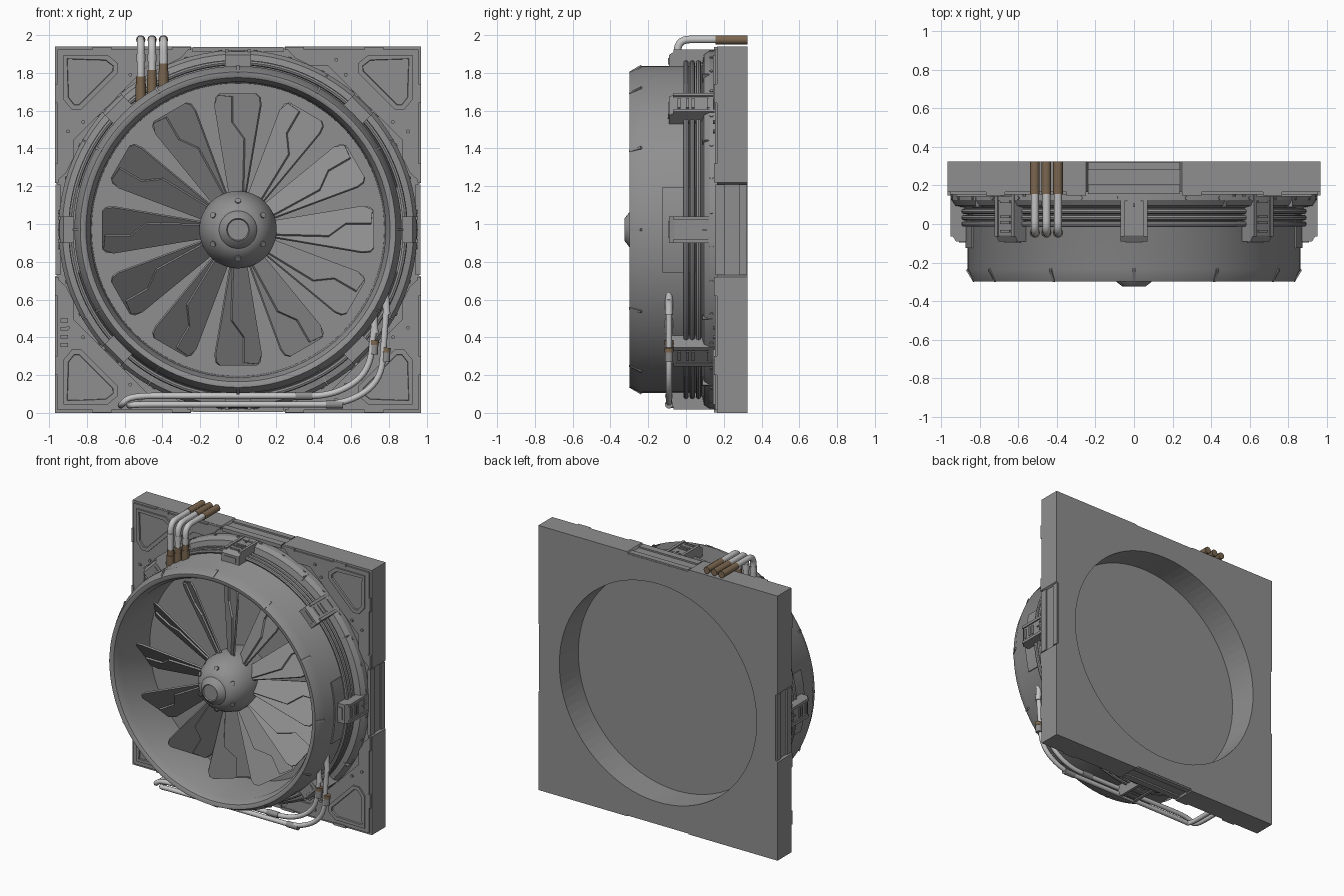
import bpy, bmesh, math
from mathutils import Matrix, Vector

if "Cube" in bpy.data.objects:
    bpy.data.objects.remove(bpy.data.objects["Cube"])

C = 0.97  # height of fan axis


def material(name, rgb):
    m = bpy.data.materials.new(name)
    m.diffuse_color = (*rgb, 1)
    m.use_nodes = True
    m.node_tree.nodes["Principled BSDF"].inputs["Base Color"].default_value = m.diffuse_color
    return m


GRAY = material("steel_gray", (0.275, 0.275, 0.275))
LIGHT = material("pipe_light_gray", (0.55, 0.55, 0.55))
BROWN = material("copper_brown", (0.20, 0.135, 0.08))


def finish(name, bm, mat=GRAY, smooth=True):
    bmesh.ops.recalc_face_normals(bm, faces=bm.faces)
    me = bpy.data.meshes.new(name)
    bm.to_mesh(me)
    bm.free()
    ob = bpy.data.objects.new(name, me)
    bpy.context.collection.objects.link(ob)
    me.materials.append(mat)
    if smooth:
        bpy.ops.object.select_all(action='DESELECT')
        ob.select_set(True)
        bpy.context.view_layer.objects.active = ob
        bpy.ops.object.shade_smooth_by_angle(angle=math.radians(30))
    return ob


def prism(bm, pts, y0, y1, mat=Matrix(), inset=0, depth=0):
    """Extrude an (x, z) outline from y0 to y1, optionally with a sunken front."""
    a = [bm.verts.new(mat @ Vector((x, y0, z))) for x, z in pts]
    b = [bm.verts.new(mat @ Vector((x, y1, z))) for x, z in pts]
    n = len(pts)
    front = bm.faces.new(a)
    bm.faces.new(b[::-1])
    for i in range(n):
        j = (i + 1) % n
        bm.faces.new((a[j], a[i], b[i], b[j]))
    if inset:
        bm.normal_update()
        bmesh.ops.inset_region(bm, faces=[front], thickness=inset)
        bmesh.ops.inset_region(bm, faces=[front], thickness=0.004)
        push = mat.to_3x3() @ Vector((0, depth, 0))
        for v in front.verts:
            v.co += push


def box(bm, lo, hi, mat=Matrix()):
    prism(bm, [(lo[0], lo[2]), (hi[0], lo[2]), (hi[0], hi[2]), (lo[0], hi[2])], lo[1], hi[1], mat)


def lathe(bm, prof, n=96, a0=0, a1=360):
    """Revolve a closed (radius, y) outline about the fan axis."""
    full = a1 - a0 == 360
    rings = []
    for k in range(n if full else n + 1):
        t = math.radians(a0 + (a1 - a0) * k / n)
        rings.append([bm.verts.new((r * math.cos(t), y, C + r * math.sin(t))) for r, y in prof])
    m = len(prof)
    for k in range(n):
        p, q = rings[k], rings[(k + 1) % len(rings)]
        for i in range(m):
            j = (i + 1) % m
            bm.faces.new((p[i], p[j], q[j], q[i]))
    if not full:
        bm.faces.new(rings[0])
        bm.faces.new(rings[-1][::-1])
    bmesh.ops.remove_doubles(bm, verts=bm.verts, dist=1e-5)


def spoke(deg):
    """Local z points outward from the fan axis."""
    return Matrix.Translation((0, 0, C)) @ Matrix.Rotation(math.radians(deg), 4, 'Y')


def cyl(bm, mat, r, h, n=10):
    bmesh.ops.create_cone(bm, cap_ends=True, segments=n, radius1=r, radius2=r, depth=h, matrix=mat)


def pipe(name, pts, r, mat=LIGHT, bend=0.05):
    """Round tube along a path with rounded corners."""
    pts = [Vector(p) for p in pts]
    path = [pts[0]]
    for a, p, b in zip(pts, pts[1:], pts[2:]):
        s = p + (a - p).normalized() * min(bend, (a - p).length * 0.48)
        e = p + (b - p).normalized() * min(bend, (b - p).length * 0.48)
        path += [s * (1 - t) ** 2 + p * 2 * t * (1 - t) + e * t * t for t in [i / 7 for i in range(8)]]
    path.append(pts[-1])
    cu = bpy.data.curves.new(name, 'CURVE')
    cu.dimensions = '3D'
    cu.bevel_depth, cu.bevel_resolution, cu.use_fill_caps = r, 3, True
    sp = cu.splines.new('POLY')
    sp.points.add(len(path) - 1)
    for q, p in zip(sp.points, path):
        q.co = (*p, 1)
    ob = bpy.data.objects.new(name, cu)
    bpy.context.collection.objects.link(ob)
    cu.materials.append(mat)
    bpy.ops.object.select_all(action='DESELECT')
    ob.select_set(True)
    bpy.context.view_layer.objects.active = ob
    bpy.ops.object.convert(target='MESH')
    bpy.ops.object.shade_smooth_by_angle(angle=math.radians(40))


# Square back panel with notched sides and a round opening
bm = bmesh.new()
quarter = [(0.97, -0.97), (0.97, -0.25), (0.955, -0.24), (0.955, 0.24), (0.97, 0.25)]
outline = []
for k in range(4):
    c, s = round(math.cos(k * math.pi / 2)), round(math.sin(k * math.pi / 2))
    outline += [(x * c - z * s, C + x * s + z * c) for x, z in quarter]
prism(bm, outline, 0.165, 0.325)
panel = finish("back_panel", bm, smooth=False)
bm = bmesh.new()
lathe(bm, [(0, 0.0), (0.8, 0.0), (0.8, 0.5), (0, 0.5)])
cutter = finish("opening_cutter", bm, smooth=False)
mod = panel.modifiers.new("opening", 'BOOLEAN')
mod.object, mod.operation, mod.solver = cutter, 'DIFFERENCE', 'EXACT'
bpy.context.view_layer.objects.active = panel
bpy.ops.object.modifier_apply(modifier="opening")
bpy.data.objects.remove(cutter)

# Edge strips in the notches and small tabs along the panel edge
bm = bmesh.new()
for k in range(4):
    m = spoke(90 * k)
    box(bm, (-0.24, 0.155, 0.94), (0.24, 0.205, 0.966), m)
    box(bm, (-0.24, 0.28, 0.94), (0.24, 0.322, 0.966), m)
    for x in (-0.72, -0.3, 0.3, 0.72):
        box(bm, (x - 0.05, 0.148, 0.95), (x + 0.05, 0.18, 0.968), m)
finish("panel_edge_trim", bm, smooth=False)

# Corner plates and sunken corner pockets
bm = bmesh.new()
plate = [(0.26, 0.955), (0.955, 0.955), (0.955, 0.26), (0.91, 0.30), (0.87, 0.38), (0.87, 0.475), (0.475, 0.87),
         (0.38, 0.87), (0.30, 0.91)]
pocket = [(0.69, 0.925), (0.925, 0.925), (0.925, 0.69), (0.88, 0.635), (0.83, 0.635), (0.635, 0.83), (0.635, 0.88)]
for k in range(4):
    m = spoke(90 * k)
    prism(bm, plate, 0.153, 0.17, m)
    prism(bm, pocket, 0.142, 0.16, m, 0.028, 0.016)
    for x, z in ((0.52, 0.9), (0.9, 0.52), (0.57, 0.82), (0.82, 0.57)):
        cyl(bm, m @ Matrix.Translation((x, 0.15, z)) @ Matrix.Rotation(math.pi / 2, 4, 'X'), 0.01, 0.012)
for i in range(4):
    box(bm, (-0.94, 0.145, 0.35 + i * 0.043), (-0.9, 0.16, 0.37 + i * 0.043))
finish("corner_plates", bm, smooth=False)

# Fan housing: flange, drum, lip, inner wall and floor
bm = bmesh.new()
lathe(bm, [(0, 0.085), (0.775, 0.085), (0.782, -0.24), (0.805, -0.29), (0.822, -0.298), (0.835, -0.298),
           (0.866, -0.235), (0.866, 0.05), (0.885, 0.085), (0.93, 0.095), (0.95, 0.125), (0.95, 0.17), (0.80, 0.17),
           (0.80, 0.105), (0, 0.105)])
finish("fan_housing", bm)

# Raised drum side plates, lip studs, flange ribs and bolts
bm = bmesh.new()
for a in (0, 180):
    lathe(bm, [(0.86, -0.125), (0.875, -0.125), (0.875, 0.05), (0.86, 0.05)], 10, a - 15, a + 15)
finish("drum_side_plates", bm)
bm = bmesh.new()
rib = [(-0.292, 0.82), (-0.302, 0.835), (-0.24, 0.872), (-0.225, 0.86)]
turn = Matrix.Rotation(math.pi / 2, 4, 'Z')
for k in range(12):
    m = spoke(30 * k)
    prism(bm, rib, -0.007, 0.007, m @ turn)
    box(bm, (-0.004, 0.088, 0.88), (0.004, 0.14, 0.952), m)
for k in range(32):
    cyl(bm, spoke(11.25 * k + 5.6) @ Matrix.Translation((0, 0.135, 0.945)), 0.01, 0.02)
finish("studs_and_bolts", bm, smooth=False)

# Three ring tubes around the drum
bm = bmesh.new()
for y in (0.0, 0.033, 0.066):
    lathe(bm, [(0.885 + 0.014 * math.cos(t * math.pi / 4), y + 0.014 * math.sin(t * math.pi / 4))
               for t in range(8)])
finish("ring_tubes", bm)

# Eight clamps holding the ring tubes
bm = bmesh.new()
side = [(-0.09, 0.86), (-0.09, 0.925), (-0.06, 0.944), (0.16, 0.944), (0.16, 0.86)]
for k in range(8):
    m = spoke(45 * k)
    prism(bm, side, -0.07, 0.07, m @ turn)
    for x in (-0.06, 0.06):
        box(bm, (x - 0.01, -0.065, 0.93), (x + 0.01, 0.15, 0.953), m)
    for y in (-0.045, 0.0, 0.03, 0.11):
        box(bm, (-0.035, y, 0.93), (0.035, y + 0.015, 0.95), m)
    box(bm, (-0.045, -0.095, 0.875), (0.045, -0.08, 0.91), m)
finish("ring_clamps", bm, smooth=False)

# Twelve pitched blades, each with a raised stepped plate
bm = bmesh.new()
blade = [(-0.045, 0.15), (0.045, 0.15), (0.158, 0.66), (0.152, 0.70), (0.125, 0.72), (-0.125, 0.72),
         (-0.152, 0.70), (-0.158, 0.66)]
step = [(0.045, 0.17), (0.055, 0.48), (-0.03, 0.57), (-0.03, 0.705), (-0.125, 0.712), (-0.15, 0.66), (-0.045, 0.17)]
pitch = Matrix.Translation((0, -0.07, 0)) @ Matrix.Rotation(math.radians(-40), 4, 'Z')
for k in range(12):
    m = spoke(30 * k) @ pitch
    prism(bm, blade, -0.006, 0.006, m)
    prism(bm, step, -0.018, 0.0, m)
finish("fan_blades", bm, smooth=False)

# Hub with stepped dome nose and bolts
bm = bmesh.new()
lathe(bm, [(0, 0.09), (0.19, 0.09), (0.205, -0.02), (0.205, -0.13), (0.19, -0.17), (0.185, -0.19), (0.16, -0.235),
           (0.125, -0.275), (0.1, -0.285), (0.092, -0.300), (0.06, -0.325), (0.055, -0.318), (0, -0.318)], 48)
for k in range(6):
    cyl(bm, spoke(60 * k) @ Matrix.Translation((0, -0.243, 0.147)) @ Matrix.Rotation(math.radians(55), 4, 'X'),
        0.016, 0.03)
finish("fan_hub", bm)

# Three pipes over the top with copper sleeves
for i, x in enumerate((-0.515, -0.455, -0.395)):
    z = 1.66 + 0.035 * i
    pipe("top_pipe", [(x, -0.045, z), (x, -0.045, 1.977), (x, 0.30, 1.977)], 0.021, bend=0.065)
    pipe("top_sleeve", [(x, 0.155, 1.975), (x, 0.325, 1.975)], 0.025, BROWN)
    pipe("lower_sleeve", [(x, -0.045, z - 0.02), (x, -0.045, z + 0.08)], 0.027, BROWN)
    pipe("lower_sleeve_collar", [(x, -0.045, z + 0.08), (x, -0.045, z + 0.12)], 0.024, BROWN)
    pipe("pipe_collar", [(x, -0.045, 1.86), (x, -0.045, 1.9)], 0.024, LIGHT)

# Two pipes along the bottom, rising into the drum on the right
Y = -0.09
for x0, z0, x1, ztop, zc, xc in ((-0.62, 0.09, 0.725, 0.50, 0.36, 0.35), (-0.575, 0.045, 0.788, 0.60, 0.32, 0.51)):
    pipe("bottom_pipe", [(x0, 0.17, 0.04), (x0, Y, 0.04), (x0 + 0.05, Y, z0), (x1 - 0.22, Y, z0),
                         (x1 - 0.03, Y, z0 + 0.12), (x1, Y, ztop)], 0.017, bend=0.12)
    pipe("pipe_tip", [(x1, Y, ztop - 0.08), (x1 - 0.01, Y, ztop + 0.06)], 0.02, LIGHT)
    pipe("copper_band", [(x1 - 0.003, Y, zc), (x1 - 0.002, Y, zc + 0.025)], 0.024, BROWN)
    pipe("band_collar", [(x1 - 0.006, Y, zc - 0.05), (x1 - 0.003, Y, zc)], 0.022, GRAY)
    pipe("coupling", [(xc - 0.045, Y, z0), (xc + 0.045, Y, z0)], 0.022, GRAY)
